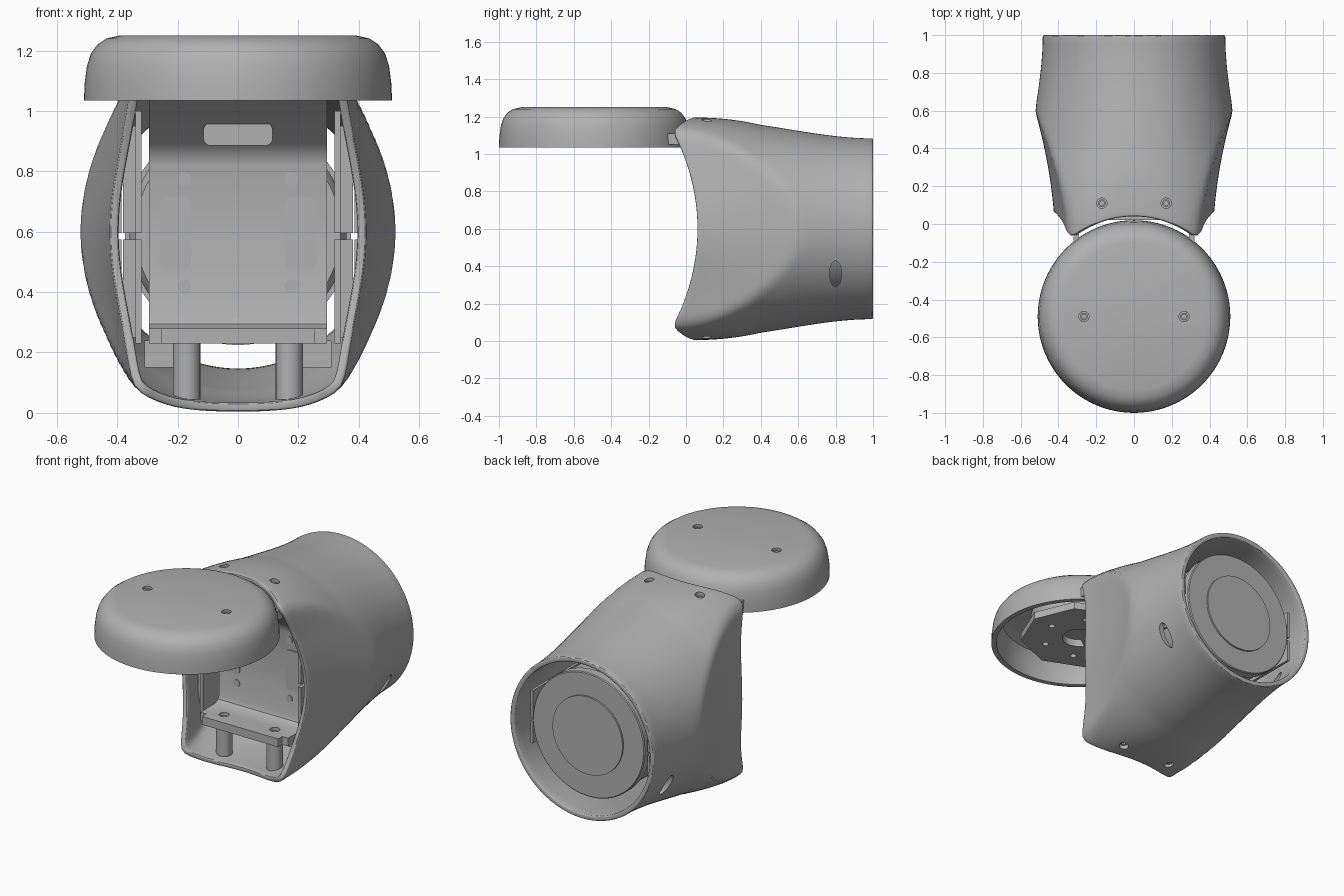
import bpy, bmesh, math
from mathutils import Matrix, Vector

if "Cube" in bpy.data.objects:
    bpy.data.objects.remove(bpy.data.objects["Cube"])

grey = bpy.data.materials.new("plain_grey")
grey.use_nodes = True
tone = (0.44, 0.44, 0.44, 1)
grey.diffuse_color = tone
grey.node_tree.nodes["Principled BSDF"].inputs["Base Color"].default_value = tone
MID = 0.6      # height of the body axis
CAP_Y = -0.49  # centre of the cap


def finish(name, bm, fix=True):
    if fix:
        bmesh.ops.recalc_face_normals(bm, faces=bm.faces)
    mesh = bpy.data.meshes.new(name)
    bm.to_mesh(mesh)
    bm.free()
    ob = bpy.data.objects.new(name, mesh)
    bpy.context.collection.objects.link(ob)
    mesh.materials.append(grey)
    return ob


def activate(ob):
    bpy.ops.object.select_all(action='DESELECT')
    ob.select_set(True)
    bpy.context.view_layer.objects.active = ob


def smooth(ob, angle=35):
    activate(ob)
    bpy.ops.object.shade_smooth_by_angle(angle=math.radians(angle))
    return ob


def lathe(name, profile, loc, axis='Z', steps=64):
    """Revolve (radius, height) points around an axis."""
    bm = bmesh.new()
    vs = [bm.verts.new((r, 0, h)) for r, h in profile]
    edges = [bm.edges.new(p) for p in zip(vs, vs[1:])]
    bmesh.ops.spin(bm, geom=vs + edges, cent=(0, 0, 0), axis=(0, 0, 1),
                   angle=2 * math.pi, steps=steps)
    bmesh.ops.remove_doubles(bm, verts=bm.verts, dist=1e-5)
    turn = {'Z': Matrix(), 'Y': Matrix.Rotation(-math.pi / 2, 4, 'X'),
            'X': Matrix.Rotation(math.pi / 2, 4, 'Y')}[axis]
    bm.transform(Matrix.Translation(loc) @ turn)
    return smooth(finish(name, bm))


def rod(name, r, h, loc, axis='Z', steps=32):
    return lathe(name, [(0, 0), (r, 0), (r, h), (0, h)], loc, axis, steps)


def box(name, xs, ys, zs, bevel=0.0):
    """Box from (min, max) pairs, optionally with rounded front corners."""
    bm = bmesh.new()
    bmesh.ops.create_cube(bm, size=1)
    for v in bm.verts:
        v.co = [(a + b) / 2 + c * (b - a) for (a, b), c in zip((sorted(xs), ys, zs), v.co)]
    if bevel:
        side = [e for e in bm.edges if abs(e.verts[0].co.y - e.verts[1].co.y) > 1e-4]
        bmesh.ops.bevel(bm, geom=side, offset=bevel, segments=5, profile=0.5, affect='EDGES')
    return finish(name, bm)


def cut(ob, cutters):
    activate(ob)
    for c in cutters:
        m = ob.modifiers.new("hole", 'BOOLEAN')
        m.object, m.solver = c, 'EXACT'
        bpy.ops.object.modifier_apply(modifier=m.name)
        bpy.data.objects.remove(c)
    return ob


# Body shell: a tapering tube, trimmed flat on its sides, top and bottom toward the front
def soft_min(a, b, p):
    return a * (1 + (a / b) ** p) ** (-1 / p)


def radius(y, a):
    s = min(1, (1 - y) / 0.95)
    full = 0.483 + 0.107 * s * s * (3 - 2 * s)
    if y > 0.6:
        return full
    full += 0.035 * min(1, max(0, 1 - y / 0.4))
    full = soft_min(full, 0.603 / max(abs(math.sin(a)), 1e-2), 30)
    bow = 0.24 * (full * math.sin(a)) ** 2
    flat = (0.42 + 0.06 * y + 0.19 * y * y - bow) / max(abs(math.cos(a)), 1e-2)
    return soft_min(full, flat, 30 + 150 * max(y, 0))


def front_edge(a):
    r = radius(0, a)
    x, z = r * math.cos(a), r * math.sin(a)
    around_cap = math.sqrt(0.53 ** 2 - x * x) + CAP_Y
    side_dip = 0.06 - 0.48 * z * z
    d = around_cap - side_dip
    return (around_cap + side_dip + math.sqrt(d * d + 0.0006)) / 2


bm = bmesh.new()
N, FRONT, BACK = 128, 18, 8
rows = []
for i in range(FRONT + BACK + 1):
    row = []
    for j in range(N):
        a = 2 * math.pi * j / N
        y0 = front_edge(a)
        y = y0 + (0.6 - y0) * i / FRONT if i <= FRONT else 0.6 + 0.4 * (i - FRONT) / BACK
        r = radius(y, a)
        row.append(bm.verts.new((r * math.cos(a), y, MID + r * math.sin(a))))
    rows.append(row)
for lo, hi in zip(rows, rows[1:]):
    for j in range(N):
        k = (j + 1) % N
        bm.faces.new((lo[j], hi[j], hi[k], lo[k]))
shell = finish("body_shell", bm, fix=False)
activate(shell)
wall = shell.modifiers.new("wall", 'SOLIDIFY')
wall.thickness, wall.offset = 0.03, -1
bpy.ops.object.modifier_apply(modifier=wall.name)
rim = shell.modifiers.new("rim", 'BEVEL')
rim.width, rim.segments, rim.angle_limit = 0.009, 3, math.radians(55)
bpy.ops.object.modifier_apply(modifier=rim.name)

slot = rod("slot_cutter", 0.068, 1.4, (-0.7, 0, 0), 'X')
slot.scale.y = 0.47
slot.location = (0, 0.8, 0.36)
screws = [rod("screw_cutter", 0.027, 1.4, (s * 0.17, 0.11, -0.1)) for s in (-1, 1)]
smooth(cut(shell, [slot] + screws), 30)

# Cap: hollow round cover with a soft upper edge
cap = lathe("cap", [(0.48, 1.035), (0.51, 1.035), (0.508, 1.09), (0.5, 1.15), (0.487, 1.19),
                    (0.465, 1.22), (0.435, 1.24), (0.39, 1.25), (0, 1.25), (0, 1.22),
                    (0.4, 1.22), (0.45, 1.19), (0.475, 1.13), (0.48, 1.035)],
            (0, CAP_Y, 0), steps=96)
cut(cap, [rod("cap_cutter", 0.027, 0.2, (s * 0.265, CAP_Y, 1.15)) for s in (-1, 1)])
smooth(cap)


def ring(name, loc):
    return lathe(name, [(0.012, 0), (0.02, 0), (0.02, 0.015), (0.012, 0.015), (0.012, 0)], loc, steps=24)


# Octagonal mounting plate inside the cap
plate = rod("cap_mount_plate", 0.34, 0.045, (0, CAP_Y, 1.07), steps=8)
holes = [rod("plate_cutter", 0.1, 0.2, (0, CAP_Y, 1))]
for k in range(6):
    a = k * math.pi / 3
    holes.append(rod("plate_cutter", 0.018, 0.2,
                     (0.21 * math.cos(a), CAP_Y + 0.21 * math.sin(a), 1), steps=16))
smooth(cut(plate, holes), 25)
rod("cap_motor", 0.28, 0.1, (0, CAP_Y, 1.115), steps=48)

# Motor facing the rear opening
lathe("motor", [(0, 0.27), (0.34, 0.27), (0.36, 0.3), (0.36, 0.86), (0.34, 0.86), (0.34, 0.88),
                (0.375, 0.88), (0.375, 0.93), (0.37, 0.935), (0.235, 0.935), (0.235, 0.945),
                (0, 0.945)], (0, 0, MID), 'Y', 96)

# Bent bracket: lower shelf, upright plate, sloped upper flange
bm = bmesh.new()
outline = [(0.02, 0.23), (0.3, 0.23), (0.3, 1.05), (0.02, 1.07), (0.02, 1.04), (0.2, 0.89),
           (0.23, 0.86), (0.24, 0.82), (0.24, 0.32), (0.23, 0.295), (0.2, 0.28), (0.02, 0.28)]
face = bm.faces.new([bm.verts.new((-0.295, y, z)) for y, z in outline])
out = bmesh.ops.extrude_face_region(bm, geom=[face])
bmesh.ops.translate(bm, vec=(0.59, 0, 0), verts=[v for v in out["geom"] if isinstance(v, bmesh.types.BMVert)])
corners = [e for e in bm.edges if all(v.co.y < 0.03 and abs(v.co.x) > 0.2 and v.co.z < 0.3 for v in e.verts)
           and abs(e.verts[0].co.z - e.verts[1].co.z) > 0.01]
bmesh.ops.bevel(bm, geom=corners, offset=0.04, segments=2, affect='EDGES')
bracket = finish("bracket", bm)
shelf_cuts = [rod("shelf_cutter", 0.028, 0.03, (s * 0.17, 0.11, 0.26)) for s in (-1, 1)]
smooth(cut(bracket, shelf_cuts), 40)
box("bracket_tab", (-0.115, 0.115), (0.12, 0.2), (0.885, 0.96), 0.025)

# Parts repeated on both sides
for s, side in ((-1, "right"), (1, "left")):
    x = s * 0.17
    rod(side + "_lower_post", 0.045, 0.19, (x, 0.11, 0.045))
    rod(side + "_upper_post", 0.045, 0.095, (x, 0.11, 1.055))
    ring(side + "_top_screw", (x, 0.11, 1.15))
    ring(side + "_bottom_screw", (x, 0.11, 0.035))
    ring(side + "_cap_screw", (s * 0.265, CAP_Y, 1.225))
    box(side + "_pad", (s * 0.155, s * 0.26), (0.236, 0.245), (0.475, 0.715), 0.025)
    for z in (0.42, 0.775):
        rod(side + "_plate_bolt", 0.022, 0.008, (s * 0.177, 0.236, z), 'Y', 24)
    # Inner frame split at mid height
    for part, lo, hi in (("lower", 0.23, 0.575), ("upper", 0.595, 1.0)):
        box(f"{side}_{part}_rail", (s * 0.32, s * 0.34), (0.12, 0.5), (lo, hi))
        box(f"{side}_{part}_flange", (s * 0.34, s * 0.38), (0.16, 0.19), (max(lo, 0.25), min(hi, 0.95)))
        box(f"{side}_{part}_rib", (s * 0.385, s * 0.4), (0.3, 0.92), (max(lo, 0.44), min(hi, 0.76)))
    box(side + "_foot_plate", (s * 0.2, s * 0.31), (0.2, 0.23), (0.15, 0.24))
    # Lug joining the cap to the body
    box(side + "_cap_lug", (s * 0.29, s * 0.32), (-0.1, -0.025), (1.05, 1.11))
